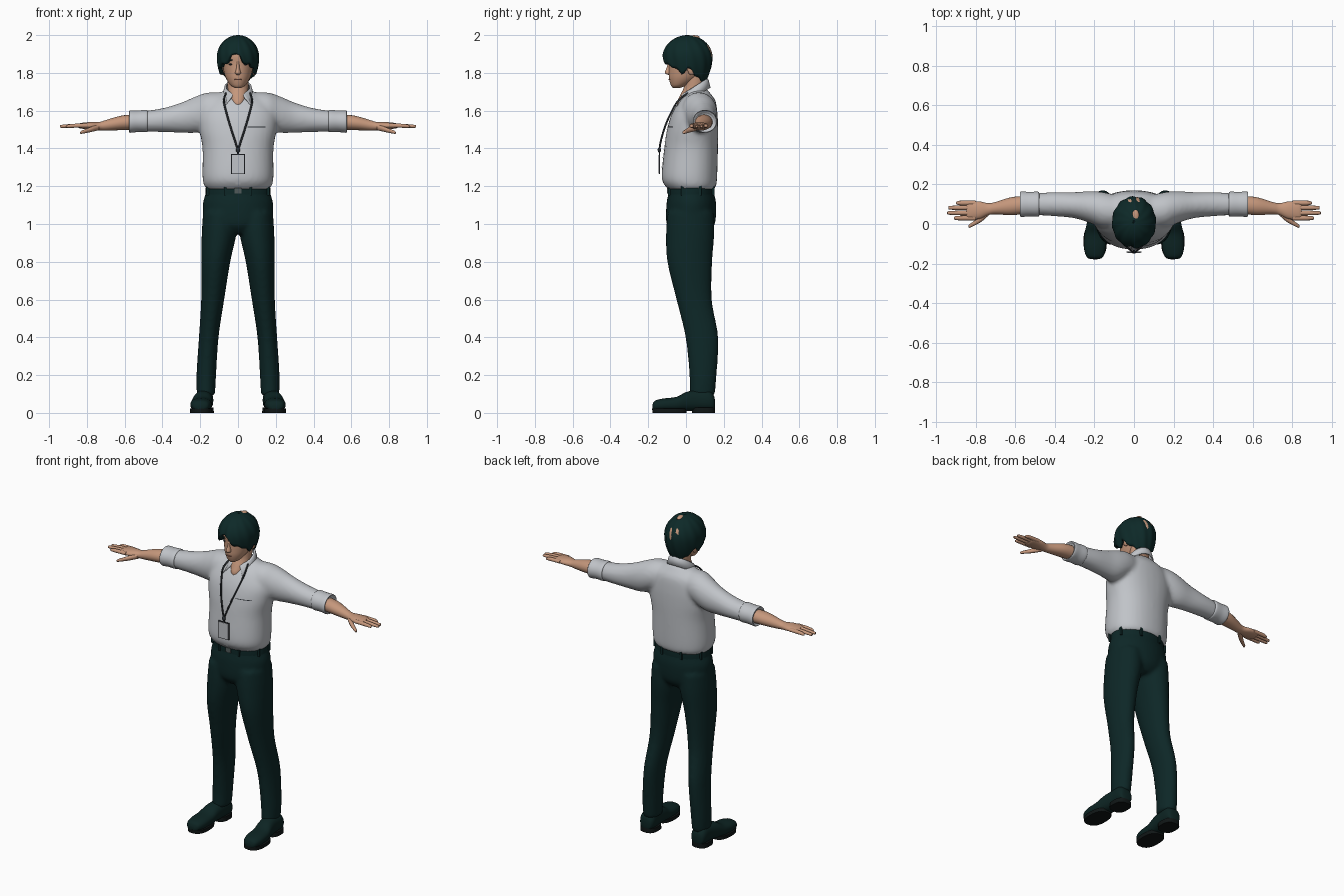
import bpy, bmesh
from math import sin, cos, pi, asin, radians, copysign

if "Cube" in bpy.data.objects:
    bpy.data.objects.remove(bpy.data.objects["Cube"])


def material(name, *rgb):
    m = bpy.data.materials.new(name)
    m.use_nodes = True
    m.diffuse_color = (*rgb, 1)
    bsdf = m.node_tree.nodes["Principled BSDF"]
    bsdf.inputs["Base Color"].default_value = (*rgb, 1)
    bsdf.inputs["Roughness"].default_value = 0.8
    return m


SKIN = material("skin", 0.56, 0.31, 0.2)
SHIRT = material("shirt_grey", 0.53, 0.55, 0.58)
CLOTH = material("trouser_green", 0.004, 0.02, 0.02)
HAIR = material("hair_green", 0.004, 0.022, 0.021)
SHOE = material("shoe_green", 0.004, 0.018, 0.017)
SOLE = material("sole_black", 0.005, 0.008, 0.008)
STRAP = material("strap_dark", 0.025, 0.03, 0.036)
LIP = material("lip_brown", 0.32, 0.13, 0.09)
METAL = material("buckle_grey", 0.08, 0.1, 0.1)


def smooth_path(keys, steps):
    """Catmull-Rom resampling of a list of tuples."""
    out = []
    for i in range(len(keys) - 1):
        a, b, c, d = keys[max(i - 1, 0)], keys[i], keys[i + 1], keys[min(i + 2, len(keys) - 1)]
        for s in range(steps):
            t = s / steps
            out.append([q + 0.5 * t * (r - p + t * (2*p - 5*q + 4*r - s3 + t * (3*(q - r) + s3 - p)))
                        for p, q, r, s3 in zip(a, b, c, d)])
    return out + [list(keys[-1])]


def tube(bm, keys, axis="Z", sides=32, power=1.0, steps=5):
    """Loft of ellipses; key = (position along axis, two centres, two radii)."""
    rings = []
    for t, c1, c2, r1, r2 in smooth_path(keys, steps):
        ring = []
        for i in range(sides):
            ca, sa = cos(2 * pi * i / sides), sin(2 * pi * i / sides)
            u = c1 + max(r1, 0.001) * copysign(abs(ca) ** power, ca)
            v = c2 + max(r2, 0.001) * copysign(abs(sa) ** power, sa)
            ring.append(bm.verts.new({"X": (t, u, v), "Y": (u, t, v), "Z": (u, v, t)}[axis]))
        rings.append(ring)
    for lo, hi in zip(rings, rings[1:]):
        for i in range(sides):
            j = (i + 1) % sides
            bm.faces.new((lo[i], lo[j], hi[j], hi[i]))
    bm.faces.new(rings[0])
    bm.faces.new(rings[-1])


def finish(bm, name, mat, mirror=False, fuse=0, recalc=True):
    if recalc:
        bmesh.ops.recalc_face_normals(bm, faces=bm.faces)
    me = bpy.data.meshes.new(name)
    bm.to_mesh(me)
    bm.free()
    me.shade_smooth()
    me.set_sharp_from_angle(angle=radians(50))
    me.materials.append(mat)
    ob = bpy.data.objects.new(name, me)
    bpy.context.collection.objects.link(ob)
    if mirror:
        ob.modifiers.new("mirror", "MIRROR")
    if fuse:
        r = ob.modifiers.new("fuse", "REMESH")
        r.mode, r.voxel_size, r.use_smooth_shade = "VOXEL", fuse, True
        s = ob.modifiers.new("soften", "SMOOTH")
        s.factor, s.iterations = 0.5, 5
    return ob


def loft(name, mat, keys, axis="Z", mirror=False, **kw):
    bm = bmesh.new()
    tube(bm, keys, axis, **kw)
    return finish(bm, name, mat, mirror)


def sheet(name, mat, rows, closed, thickness):
    """Surface through rows of points, thickened inward."""
    bm = bmesh.new()
    grid = [[bm.verts.new(p) for p in row] for row in rows]
    n = len(grid[0])
    for lo, hi in zip(grid, grid[1:]):
        for i in range(n if closed else n - 1):
            j = (i + 1) % n
            bm.faces.new((lo[i], lo[j], hi[j], hi[i]))
    ob = finish(bm, name, mat, recalc=False)
    s = ob.modifiers.new("thickness", "SOLIDIFY")
    s.thickness, s.offset = thickness, -1
    return ob


def ball(name, mat, loc, size, mirror=False):
    bm = bmesh.new()
    bmesh.ops.create_uvsphere(bm, u_segments=20, v_segments=12, radius=1)
    bmesh.ops.scale(bm, vec=size, verts=bm.verts)
    bmesh.ops.translate(bm, vec=loc, verts=bm.verts)
    return finish(bm, name, mat, mirror)


def box(name, mat, loc, size):
    bm = bmesh.new()
    bmesh.ops.create_cube(bm, size=1)
    bmesh.ops.scale(bm, vec=size, verts=bm.verts)
    bmesh.ops.translate(bm, vec=loc, verts=bm.verts)
    return finish(bm, name, mat)


# Shirt: body and sleeves fused into one soft surface
bm = bmesh.new()
tube(bm, [(1.18, 0, .028, .16, .115), (1.2, 0, .025, .178, .134), (1.25, 0, .018, .188, .147),
          (1.4, 0, .027, .188, .142), (1.5, 0, .035, .205, .135), (1.58, 0, .045, .205, .122),
          (1.65, 0, .06, .165, .097), (1.69, 0, .065, .1, .065), (1.715, 0, .06, .06, .05)], power=.9)
SLEEVE = [(.03, .06, 1.625, .07, .07), (.15, .07, 1.602, .09, .095), (.22, .085, 1.58, .081, .097),
          (.3, .095, 1.563, .066, .08), (.4, .1, 1.55, .061, .063), (.5, .1, 1.543, .055, .055)]
for side in (1, -1):
    tube(bm, [(side * k[0], *k[1:]) for k in SLEEVE], "X")
shirt = finish(bm, "shirt", SHIRT, fuse=.012)
loft("rolled_cuff", SHIRT, [(.478, .1, 1.545, .056, .053), (.486, .1, 1.545, .063, .059),
     (.53, .1, 1.544, .062, .057), (.568, .1, 1.542, .064, .059), (.576, .1, 1.542, .058, .054),
     (.566, .1, 1.542, .048, .043)], "X", True)


# Thin panels laid on the shirt front
def panel(name, mat, x0, x1, z0, z1, lift):
    bm = bmesh.new()
    bmesh.ops.create_grid(bm, x_segments=10, y_segments=24, size=.5)
    for v in bm.verts:
        v.co = (x0 + (v.co.x + .5) * (x1 - x0), -.4, z0 + (v.co.y + .5) * (z1 - z0))
    ob = finish(bm, name, mat, recalc=False)
    w = ob.modifiers.new("lay", "SHRINKWRAP")
    w.target, w.wrap_method, w.offset = shirt, "PROJECT", lift
    w.use_project_y, w.use_positive_direction, w.use_negative_direction = True, True, False


panel("button_placket", SHIRT, -.014, .014, 1.21, 1.6, .003)
panel("chest_pocket", SHIRT, .05, .145, 1.41, 1.515, .003)
panel("pocket_hem", STRAP, .05, .145, 1.512, 1.516, .004)

# Collar: folded strip, low and pointed at the front
rows = [[], [], []]
for i in range(49):
    a = radians(20 + i * 320 / 48)
    front = ((1 + cos(a)) / 2) ** 4
    z = 1.722 - .04 * cos(a)
    b = pi + (a - pi) * .9
    for row, ang, r, h in ((rows[0], b, .083 + .042 * front, z - .04 - .022 * front),
                           (rows[1], a, .072, z + .002), (rows[2], a, .064, z + .008)):
        row.append((r * sin(ang), .047 - r * cos(ang), h))
sheet("collar", SHIRT, rows, False, .008)

# Forearms and hands
bm = bmesh.new()
tube(bm, [(.54, .097, 1.54, .045, .041), (.62, .09, 1.535, .045, .038), (.7, .08, 1.522, .031, .028),
          (.735, .075, 1.518, .03, .022), (.78, .07, 1.52, .044, .02), (.83, .068, 1.52, .046, .015),
          (.845, .068, 1.52, .04, .01)], "X", sides=20)
for y, tip in ((.03, .91), (.056, .943), (.082, .938), (.106, .9)):
    tube(bm, [(.8, y, 1.521, .012, .011), (.87, y, 1.52, .012, .011),
              (tip - .008, y, 1.517, .009, .008), (tip, y, 1.516, .003, .003)], "X", sides=10)
tube(bm, [(.735, .06, 1.512, .018, .016), (.77, .03, 1.503, .018, .015), (.8, .008, 1.494, .013, .012),
          (.83, -.01, 1.485, .009, .008), (.836, -.013, 1.483, .003, .003)], "X", sides=10)
finish(bm, "forearms_and_hands", SKIN, True)

# Trousers: hips and both legs fused
bm = bmesh.new()
tube(bm, [(.95, 0, .025, .1, .09), (1.0, 0, .025, .17, .128), (1.1, 0, .028, .187, .132),
          (1.16, 0, .028, .172, .122), (1.2, 0, .028, .165, .118)])
LEG = [(1.06, .095, .025, .09, .122), (.95, .1, .022, .092, .128), (.8, .118, .02, .077, .119),
       (.6, .134, .043, .061, .094), (.4, .155, .084, .052, .087), (.2, .168, .09, .052, .072),
       (.09, .17, .085, .048, .067)]
for side in (1, -1):
    tube(bm, [(z, side * x, *rest) for z, x, *rest in LEG])
finish(bm, "trousers", CLOTH, fuse=.011)

# Belt with loops and buckle
loft("belt", CLOTH, [(1.155, 0, .028, .173, .123), (1.175, 0, .028, .172, .123),
                     (1.197, 0, .028, .17, .122)], steps=2)
for i in range(8):
    a = 2 * pi * (i + .5) / 8
    box("belt_loop", CLOTH, (.174 * sin(a), .028 - .125 * cos(a), 1.176), (.014, .014, .05))
box("buckle", METAL, (0, -.097, 1.176), (.035, .008, .03))

# Shoes
loft("shoe", SHOE, [(-.178, .198, .03, .02, .012), (-.165, .198, .038, .042, .026),
     (-.12, .197, .043, .055, .033), (-.05, .194, .047, .055, .038), (0, .188, .06, .051, .05),
     (.06, .181, .066, .048, .055), (.12, .179, .066, .048, .055), (.146, .179, .055, .038, .04),
     (.153, .179, .05, .02, .02)], "Y", True, power=.85)
loft("front_sole", SOLE, [(0, .196, -.088, .058, .09), (.022, .196, -.088, .059, .091)],
     mirror=True, power=.8, steps=1)
loft("heel", SOLE, [(0, .18, .093, .052, .061), (.028, .18, .093, .051, .06)],
     mirror=True, power=.75, steps=1)

# Neck and head
loft("neck", SKIN, [(1.6, 0, -.01, .02, .03), (1.64, 0, -.005, .035, .044), (1.68, 0, .02, .05, .052),
                    (1.73, 0, .045, .055, .055), (1.81, 0, .05, .058, .06)])
loft("head", SKIN, [(1.721, 0, -.05, .018, .02), (1.735, 0, -.036, .04, .044), (1.77, 0, -.01, .063, .08),
                    (1.81, 0, .01, .076, .101), (1.85, 0, .02, .081, .111), (1.9, 0, .022, .086, .115),
                    (1.95, 0, .022, .072, .092), (1.98, 0, .022, .03, .04)])
loft("nose", SKIN, [(1.79, 0, -.088, .008, .008), (1.8, 0, -.092, .015, .02), (1.83, 0, -.088, .008, .014),
                    (1.865, 0, -.084, .007, .008)], sides=14)
ball("ears", SKIN, (.083, .03, 1.82), (.012, .022, .032), True)
ball("eyes", STRAP, (.035, -.076, 1.845), (.015, .007, .005), True)
ball("eyebrows", HAIR, (.037, -.079, 1.868), (.02, .007, .004), True)
ball("lips", LIP, (0, -.087, 1.765), (.019, .005, .004))

# Hair: domed shell with a shaped hairline and a front parting
HAIRLINE = [(0, 1.918), (10, 1.9), (24, 1.86), (45, 1.838), (65, 1.83), (82, 1.79), (98, 1.825),
            (115, 1.8), (135, 1.765), (180, 1.748)]


def hairline(angle):
    for (a0, z0), (a1, z1) in zip(HAIRLINE, HAIRLINE[1:]):
        if angle <= a1:
            return z0 + (z1 - z0) * (angle - a0) / (a1 - a0)
    return HAIRLINE[-1][1]


COLS, ROWS, MID = 96, 18, 1.88
rows = [[] for _ in range(ROWS + 1)]
for i in range(COLS):
    a = 2 * pi * i / COLS
    off = abs((i * 360 / COLS + 8 + 180) % 360 - 180)
    start = asin((hairline(off) + .007 * sin(12 * a) - MID) / .16)
    for j, row in enumerate(rows):
        p = start + (radians(89) - start) * j / ROWS
        r = cos(p) if p > 0 else 1 - .42 * sin(p) ** 2
        r *= 1 + .018 * sin(12 * a + 3 * p) - .05 * max(0, 1 - off / 9) * cos(p)
        row.append((.111 * r * sin(a), .008 - .131 * r * cos(a), MID + (.12 if p > 0 else .16) * sin(p)))
sheet("hair", HAIR, rows, True, .02)
ball("crown_patch", SKIN, (.008, .042, 1.989), (.018, .03, .0105))

# Lanyard and badge
half = [(.06, .02, 1.7), (.078, -.035, 1.665), (.07, -.064, 1.62), (.045, -.108, 1.53),
        (.016, -.134, 1.44), (.003, -.14, 1.4)]
points = half + [(-x, y, z) for x, y, z in reversed(half)]
cu = bpy.data.curves.new("lanyard", "CURVE")
cu.dimensions, cu.bevel_depth, cu.bevel_resolution = "3D", .005, 2
sp = cu.splines.new("NURBS")
sp.points.add(len(points) - 1)
for p, co in zip(sp.points, points):
    p.co = (*co, 1)
sp.order_u, sp.use_endpoint_u = 3, True
cu.materials.append(STRAP)
bpy.context.collection.objects.link(bpy.data.objects.new("lanyard", cu))
ball("lanyard_clip", STRAP, (0, -.141, 1.392), (.012, .009, .014))
box("badge_link", STRAP, (0, -.141, 1.375), (.01, .006, .03))
box("badge_frame", STRAP, (0, -.141, 1.317), (.074, .006, .106))
box("badge_card", SHIRT, (0, -.1445, 1.317), (.066, .004, .098))
